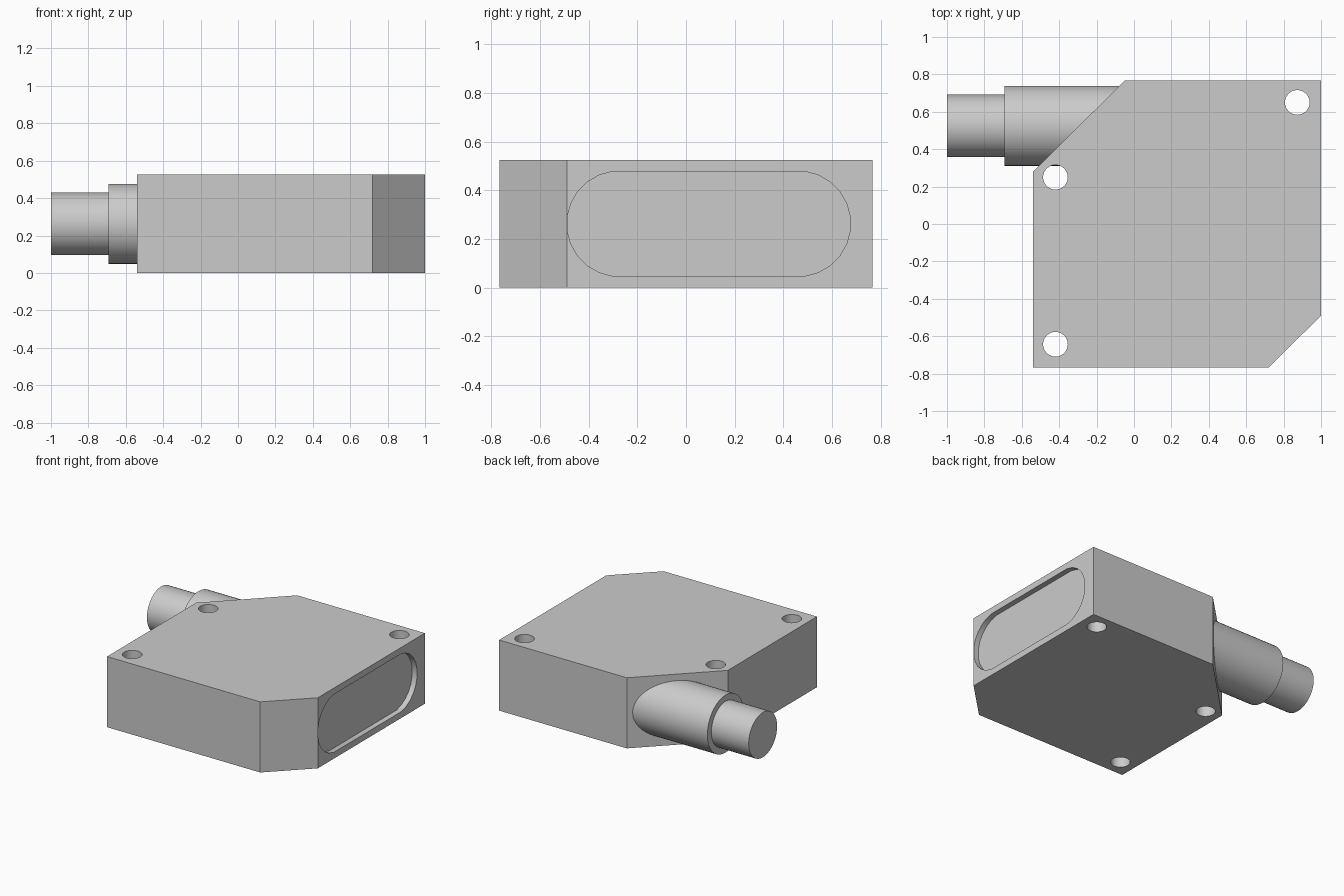
import bpy, bmesh, math
from mathutils import Matrix, Vector

cube = bpy.data.objects.get("Cube")
if cube:
    bpy.data.objects.remove(cube, do_unlink=True)

grey = bpy.data.materials.new("plain grey")
grey.use_nodes = True
GREY = (0.6, 0.6, 0.6, 1)
grey.diffuse_color = GREY
grey.node_tree.nodes["Principled BSDF"].inputs["Base Color"].default_value = GREY


def prism(name, outline, direction):
    """Extrude a closed outline of 3D points along a direction."""
    bm = bmesh.new()
    face = bm.faces.new([bm.verts.new(p) for p in outline])
    grown = bmesh.ops.extrude_face_region(bm, geom=[face])
    verts = [g for g in grown["geom"] if isinstance(g, bmesh.types.BMVert)]
    bmesh.ops.translate(bm, verts=verts, vec=direction)
    bmesh.ops.recalc_face_normals(bm, faces=bm.faces)
    mesh = bpy.data.meshes.new(name)
    bm.to_mesh(mesh)
    bm.free()
    ob = bpy.data.objects.new(name, mesh)
    bpy.context.collection.objects.link(ob)
    mesh.materials.append(grey)
    return ob


def ring(radius, sides, offset=0.0):
    """Points around a circle as (u, v) pairs."""
    steps = [math.tau * (i + offset) / sides for i in range(sides)]
    return [(radius * math.cos(a), radius * math.sin(a)) for a in steps]


def smooth(ob):
    bpy.ops.object.select_all(action="DESELECT")
    ob.select_set(True)
    bpy.context.view_layer.objects.active = ob
    bpy.ops.object.shade_smooth_by_angle(angle=math.radians(30))


# Housing block with two cut corners
HEIGHT = 0.525
plan = [(-0.54, -0.767), (0.72, -0.767), (1, -0.49),
        (1, 0.767), (-0.05, 0.767), (-0.54, 0.28)]
housing = prism("housing", [(x, y, 0) for x, y in plan], (0, 0, HEIGHT))

# Mounting holes through the block
cutters = []
for x, y in [(-0.42, 0.25), (-0.42, -0.643), (0.873, 0.65)]:
    outline = [(x + u, y + v, -0.1) for u, v in ring(0.066, 32)]
    cutters.append(prism("hole_cutter", outline, (0, 0, HEIGHT + 0.2)))

# Shallow rounded window recess in the side face
MID = HEIGHT / 2
slot = []
for u, v in ring(0.217, 24, 0.5):
    slot.append((0.96, (0.46 if u > 0 else -0.273) + u, MID + v))
cutters.append(prism("window_cutter", slot, (0.2, 0, 0)))

for cutter in cutters:
    cut = housing.modifiers.new("cut", "BOOLEAN")
    cut.operation = "DIFFERENCE"
    cut.solver = "EXACT"
    cut.object = cutter

# Bake the cuts, then discard the cutters
bpy.context.view_layer.update()
graph = bpy.context.evaluated_depsgraph_get()
baked = bpy.data.meshes.new_from_object(housing.evaluated_get(graph))
housing.modifiers.clear()
housing.data = baked
for cutter in cutters:
    bpy.data.objects.remove(cutter, do_unlink=True)
smooth(housing)

# Stepped round cable connector leaving the slanted corner
for name, radius, start, end in [("connector_sleeve", 0.214, -0.693, 0.0),
                                 ("connector_plug", 0.167, -1.0, -0.68)]:
    outline = [(start, 0.525 + u, MID + v) for u, v in ring(radius, 48)]
    smooth(prism(name, outline, (end - start, 0, 0)))
